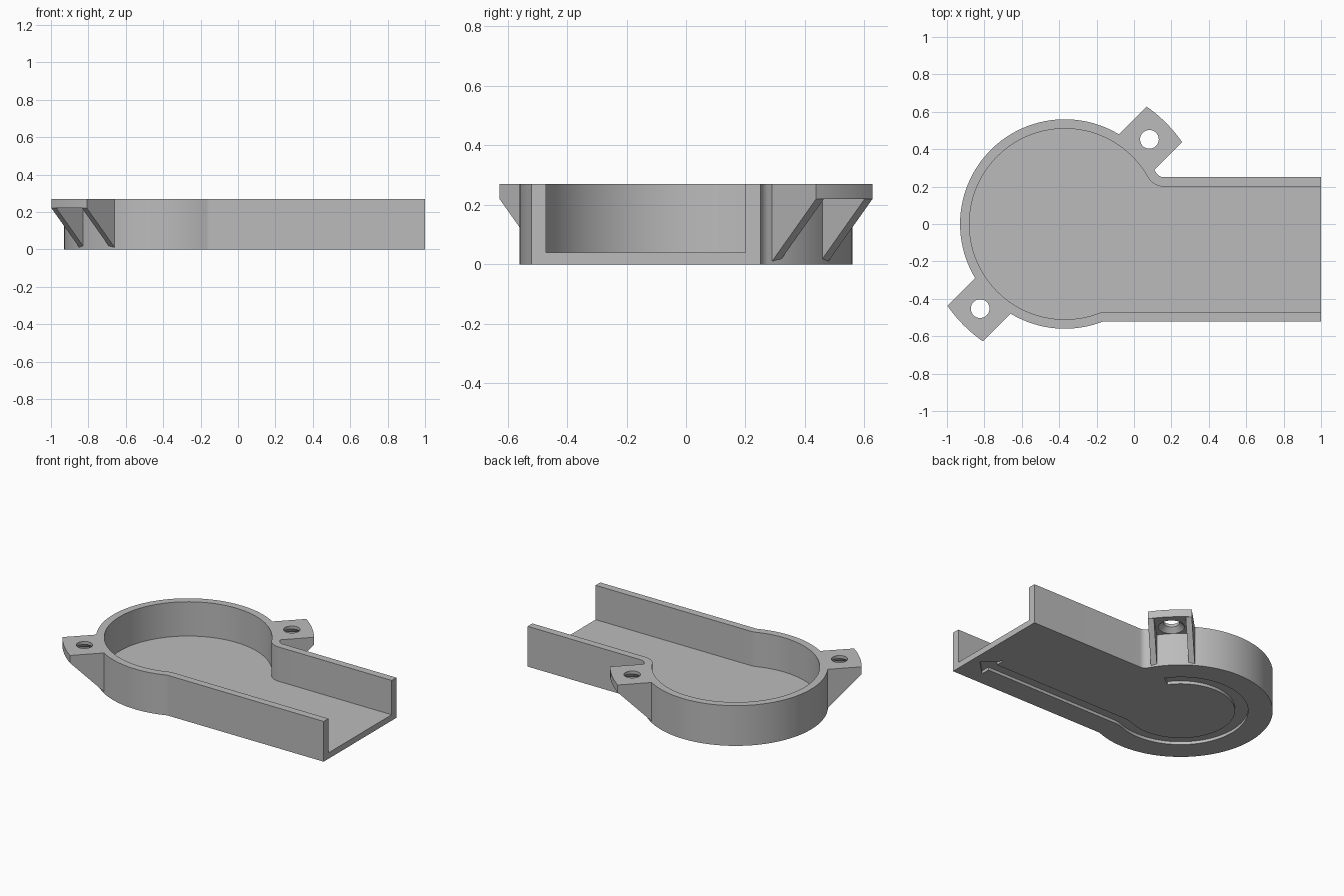
import bpy, bmesh
from math import cos, sin, atan2, sqrt, radians, pi
from mathutils import Matrix, Vector

cube = bpy.data.objects.get("Cube")
if cube:
    bpy.data.objects.remove(cube, do_unlink=True)

# Main dimensions
CX, R, HEIGHT, FLOOR, WALL = -0.37, 0.56, 0.27, 0.04, 0.05
TOP_Y, LOW_Y, FILLET = 0.25, -0.52, 0.05
TAB_W, TAB_R, PLATE_Z = 0.134, 0.765, 0.22

grey = bpy.data.materials.new("plain grey")
grey.use_nodes = True
grey.diffuse_color = (0.5, 0.5, 0.5, 1)
grey.node_tree.nodes["Principled BSDF"].inputs["Base Color"].default_value = (0.5, 0.5, 0.5, 1)


def add_object(name, bm, matrix=Matrix()):
    bmesh.ops.recalc_face_normals(bm, faces=bm.faces)
    bm.transform(matrix)
    mesh = bpy.data.meshes.new(name)
    bm.to_mesh(mesh)
    bm.free()
    mesh.materials.append(grey)
    obj = bpy.data.objects.new(name, mesh)
    bpy.context.collection.objects.link(obj)
    return obj


def prism(name, points, z0, z1, matrix=Matrix()):
    """Extrude a flat outline between two heights."""
    bm = bmesh.new()
    face = bm.faces.new([bm.verts.new((x, y, z0)) for x, y in points])
    new = bmesh.ops.extrude_face_region(bm, geom=[face])["geom"]
    verts = [v for v in new if isinstance(v, bmesh.types.BMVert)]
    bmesh.ops.translate(bm, verts=verts, vec=(0, 0, z1 - z0))
    return add_object(name, bm, matrix)


def cone(name, x, r0, r1, z0, z1):
    bm = bmesh.new()
    bmesh.ops.create_cone(bm, cap_ends=True, segments=40, radius1=r0, radius2=r1, depth=z1 - z0)
    return add_object(name, bm, Matrix.Translation((x, 0, (z0 + z1) / 2)))


def combine(obj, other, operation):
    """Boolean the second object into the first and discard the second."""
    mod = obj.modifiers.new("bool", "BOOLEAN")
    mod.operation, mod.object, mod.solver = operation, other, "EXACT"
    bpy.context.view_layer.update()
    graph = bpy.context.evaluated_depsgraph_get()
    mesh = bpy.data.meshes.new_from_object(obj.evaluated_get(graph))
    obj.modifiers.clear()
    obj.data = mesh
    bpy.data.objects.remove(other, do_unlink=True)


def arc(x, y, r, a0, a1, n):
    steps = [a0 + (a1 - a0) * i / n for i in range(n + 1)]
    return [(x + r * cos(a), y + r * sin(a)) for a in steps]


def fillet_centre(y):
    return sqrt((R + FILLET) ** 2 - y ** 2)


UP_Y, DOWN_Y = TOP_Y + FILLET, LOW_Y - FILLET
UP_X, DOWN_X = fillet_centre(UP_Y), fillet_centre(DOWN_Y)
UP_A, DOWN_A = atan2(UP_Y, UP_X), 2 * pi + atan2(DOWN_Y, DOWN_X)


def lower_path(inset, start, end_x):
    """Round chamber edge running into the straight lower side."""
    pts = arc(CX, 0, R - inset, start, DOWN_A, 80)
    pts += arc(CX + DOWN_X, DOWN_Y, FILLET + inset, DOWN_A - pi, pi / 2, 8)[1:]
    return pts + [(end_x, LOW_Y + inset)]


def outline(inset, end_x):
    """Whole chamber and channel plan, inset by a distance."""
    pts = [(end_x, TOP_Y - inset)]
    pts += arc(CX + UP_X, UP_Y, FILLET + inset, 1.5 * pi, UP_A + pi, 12)
    return pts + lower_path(inset, UP_A, end_x)[1:]


# Housing shell, open at the top and at the channel end
housing = prism("housing", outline(0, 1), 0, HEIGHT)
combine(housing, prism("cavity", outline(WALL, 1.2), FLOOR, HEIGHT + 0.1), "DIFFERENCE")

# Flow arrow recessed into the underside
outer, inner = 0.15, 0.23
mid = LOW_Y + (outer + inner) / 2
base_x, tip_x, head = 0.845, 0.945, 0.1
groove = lower_path(outer, radians(36), base_x)
groove += [(base_x, mid - head), (tip_x, mid), (base_x, mid + head)]
groove += lower_path(inner, radians(36), base_x)[::-1]
combine(housing, prism("arrow_groove", groove, -0.1, 0.02), "DIFFERENCE")


def mounting_tab(name, angle):
    """Screw plate carried on two sloping ribs."""
    half = atan2(TAB_W, sqrt(TAB_R ** 2 - TAB_W ** 2))
    plan = [(0.53, TAB_W), (0.53, -TAB_W)] + arc(0, 0, TAB_R, -half, half, 10)
    tab = prism(name, plan, 0, HEIGHT)
    tip = TAB_R * cos(half)
    slope = [(tip - PLATE_Z - 0.1, -0.1), (tip, PLATE_Z), (1, PLATE_Z), (1, -0.1)]
    combine(tab, prism("slope", slope, -0.3, 0.3, Matrix.Rotation(pi / 2, 4, "X")), "DIFFERENCE")
    gap = TAB_W - 0.037
    pocket = [(0.4, -gap), (1, -gap), (1, gap), (0.4, gap)]
    combine(tab, prism("pocket", pocket, -0.1, PLATE_Z), "DIFFERENCE")
    combine(tab, cone("hole", 0.64, 0.05, 0.05, 0.1, 0.4), "DIFFERENCE")
    combine(tab, cone("countersink", 0.64, 0.09, 0.05, PLATE_Z - 0.01, PLATE_Z + 0.03), "DIFFERENCE")
    tab.data.transform(Matrix.Translation((CX, 0, 0)) @ Matrix.Rotation(angle, 4, "Z"))
    return tab


# Two opposite tabs merged with the shell
for name, angle in (("rear_tab", pi / 4), ("front_tab", pi * 1.25)):
    combine(housing, mounting_tab(name, angle), "UNION")

bpy.ops.object.select_all(action="DESELECT")
housing.select_set(True)
bpy.context.view_layer.objects.active = housing
bpy.ops.object.shade_smooth_by_angle(angle=radians(20))
